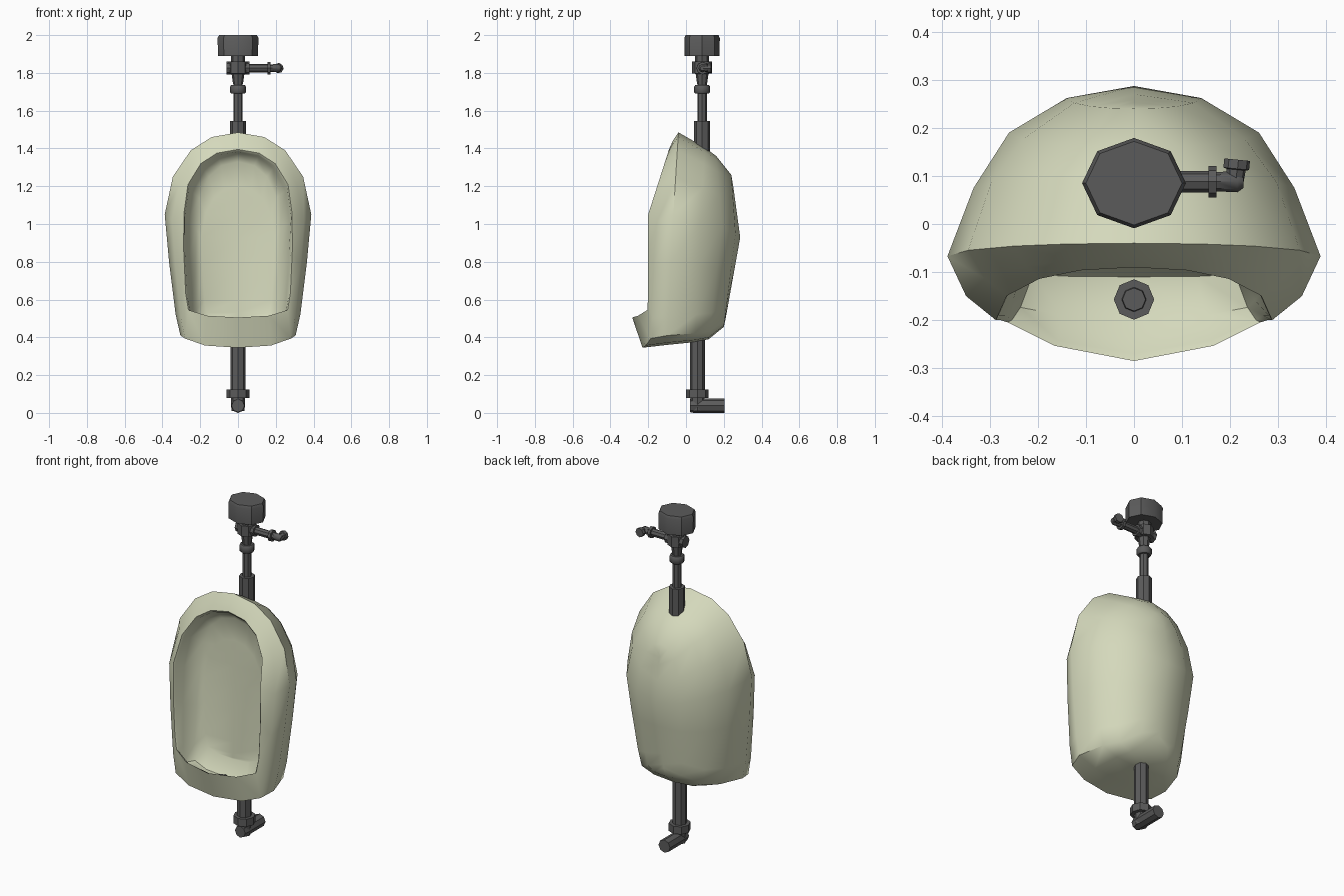
import bpy, bmesh, math
from mathutils import Vector

cube = bpy.data.objects.get("Cube")
if cube:
    bpy.data.objects.remove(cube, do_unlink=True)


def material(name, rgb):
    mat = bpy.data.materials.new(name)
    mat.use_nodes = True
    color = (*rgb, 1)
    mat.diffuse_color = color
    mat.node_tree.nodes["Principled BSDF"].inputs["Base Color"].default_value = color
    return mat


ivory = material("ivory ceramic", (0.66, 0.69, 0.50))
metal = material("dark metal", (0.105, 0.105, 0.105))


def finish(bm, name, mat, angle):
    """Turn a bmesh into a smooth shaded object."""
    bmesh.ops.remove_doubles(bm, verts=bm.verts, dist=0.0005)
    bmesh.ops.recalc_face_normals(bm, faces=bm.faces)
    mesh = bpy.data.meshes.new(name)
    bm.to_mesh(mesh)
    bm.free()
    mesh.materials.append(mat)
    obj = bpy.data.objects.new(name, mesh)
    bpy.context.collection.objects.link(obj)
    bpy.ops.object.select_all(action="DESELECT")
    obj.select_set(True)
    bpy.context.view_layer.objects.active = obj
    bpy.ops.object.shade_smooth_by_angle(angle=math.radians(angle))
    return obj


def bridge(bm, rings):
    for a, b in zip(rings, rings[1:]):
        n = len(a)
        for i in range(n):
            j = (i + 1) % n
            bm.faces.new((a[i], a[j], b[j], b[i]))


# Half outline of the bowl as (x, z), from top centre to bottom centre
outline = [(0, 1.485), (.14, 1.46), (.25, 1.39), (.345, 1.25), (.388, 1.05),
           (.365, .8), (.33, .52), (.305, .41), (.19, .372), (0, .36)]
TOP, MID, LOW = 1.485, 1.05, 0.36


def blend(values, z):
    """Interpolate top, middle and bottom values by height on the outline."""
    top, mid, low = values
    if z > MID:
        return mid + (top - mid) * (z - MID) / (TOP - MID)
    return low + (mid - low) * (z - LOW) / (MID - LOW)


def bowl_ring(bm, width, depth, z_top, z_low, bulge=0):
    half = []
    for i, (x, z) in enumerate(outline):
        px = x * blend(width, z)
        py = blend(depth, z)
        if i > 6:
            py -= bulge * max(0, 1 - (px / .27) ** 2)
        half.append((px, py, z_low + (z - LOW) / (TOP - LOW) * (z_top - z_low)))
    mirrored = [(-x, y, z) for x, y, z in reversed(half[1:-1])]
    return [bm.verts.new(p) for p in half + mirrored]


# Bowl: rings run from the back, around the rim and into the hollow
bm = bmesh.new()
bridge(bm, [bowl_ring(bm, *ring) for ring in (
    ((0, 0, 0), (.25, .287, .21), 1.2, .5),
    ((.36, .36, .36), (.24, .262, .2), 1.26, .455),
    ((.67, .67, .67), (.16, .19, .12), 1.36, .39),
    ((.86, .86, .86), (.1, .075, .05), 1.405, .375),
    ((1, 1, 1), (-.04, -.067, -.1), 1.485, .36),
    ((.9, .9, .92), (-.07, -.15, -.19), 1.44, .345, .04),
    ((.8, .74, .87), (-.09, -.2, -.2), 1.395, .505, .085),
    ((.78, .725, .84), (-.08, -.19, -.19), 1.382, .497, .08),
    ((.76, .7, .78), (-.05, -.12, -.17), 1.375, .42, .03),
    ((.62, .57, .7), (-.025, -.045, -.11), 1.33, .415),
    ((.5, .5, .55), (-.03, -.035, -.05), 1.2, .5),
    ((0, 0, 0), (-.03, -.035, -.05), 1.2, .5),
)])
finish(bm, "bowl", ivory, 50)


def turned(name, stations, origin=(0, 0, 0), axis=(0, 0, 1), squash=1, angle=40):
    """Eight sided turned part from (distance, radius) stations along an axis."""
    bm = bmesh.new()
    turn = Vector((0, 0, 1)).rotation_difference(Vector(axis))
    rings = []
    for d, r in stations:
        ring = []
        for k in range(8):
            a = k * math.tau / 8
            p = Vector((r * math.cos(a), r * math.sin(a) * squash, d))
            ring.append(bm.verts.new(turn @ p + Vector(origin)))
        rings.append(ring)
    bridge(bm, rings)
    bm.faces.new(rings[0])
    bm.faces.new(rings[-1])
    return finish(bm, name, mat=metal, angle=angle)


# Flush valve and supply pipe above the bowl
supply = (0, .085, 0)
turned("valve_cap", [(1.89, .106), (1.985, .108), (2, .1)], supply, squash=.87)
turned("valve_neck", [(1.85, .037), (1.9, .037)], supply)
turned("valve_body", [(1.74, .026), (1.795, .034), (1.797, .052), (1.86, .052)], supply)
turned("supply_pipe", [(1.53, .025), (1.8, .025)], supply)
turned("supply_collar", [(1.69, .036), (1.697, .042), (1.728, .042), (1.735, .036)], supply)
turned("supply_sleeve", [(1.36, .043), (1.545, .043)], supply)

# Handle reaching out to the model's left
side = (1, 0, 0)
hub = (0, .088, 1.825)
turned("valve_side_boss", [(-.06, .034), (.06, .034)], hub, side)
turned("handle_arm", [(.04, .022), (.16, .022)], hub, side)
turned("handle_flange", [(.155, .033), (.172, .033)], hub, side)
turned("handle_elbow", [(.17, .02), (.215, .022), (.228, .013)], hub, side)
turned("handle_tip", [(0, .018), (.025, .02), (.027, .027), (.046, .027)],
       (.21, .088, 1.825), (.1, 1, 0))

# Drain pipe below the bowl
drain = (0, .06, 0)
turned("drain_pipe", [(.1, .04), (.41, .04)], drain)
turned("drain_collar", [(.08, .06), (.125, .06)], drain)
turned("drain_elbow_drop", [(.01, .035), (.09, .038)], drain)
turned("drain_elbow_outlet", [(.02, .034), (.04, .038), (.205, .038)],
       (0, 0, .038), (0, 1, 0))

# Strainer in the floor of the hollow
floor = (0, -.157, 0)
turned("strainer_plate", [(.41, .042), (.432, .042)], floor)
turned("strainer_cap", [(.43, .026), (.44, .024)], floor)
